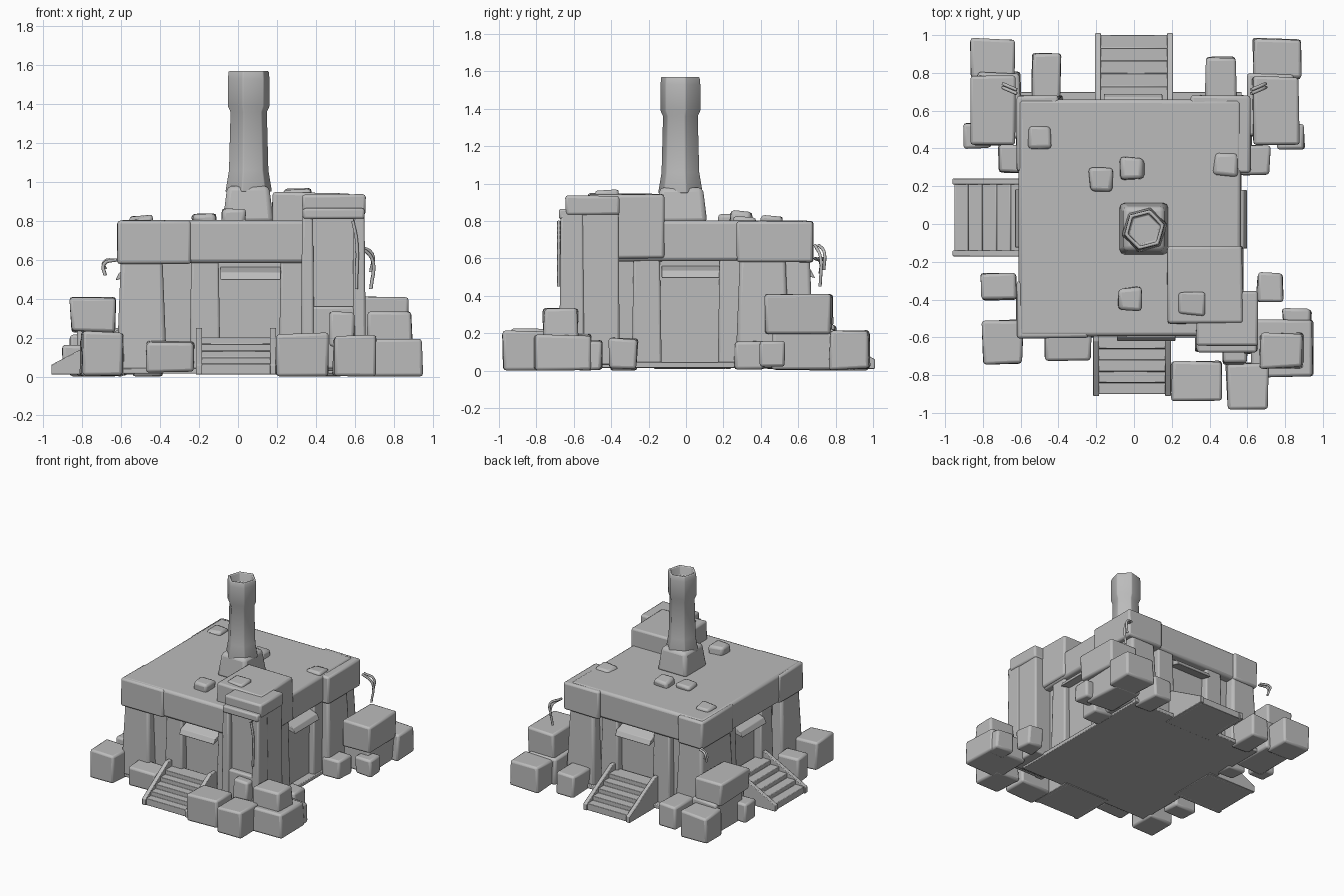
import bpy, bmesh, math, random
from mathutils import Matrix, Vector

random.seed(4)
cube = bpy.data.objects.get("Cube")
if cube:
    bpy.data.objects.remove(cube, do_unlink=True)

stone = bpy.data.materials.new("plain grey stone")
stone.use_nodes = True
GREY = (0.5, 0.5, 0.5, 1)
stone.diffuse_color = GREY
stone.node_tree.nodes["Principled BSDF"].inputs["Base Color"].default_value = GREY


def finish(name, bm, bevel=0.0, turn=0.0, sharp=40):
    """Turn a bmesh into a named, shaded object."""
    bmesh.ops.recalc_face_normals(bm, faces=bm.faces)
    bm.transform(Matrix.Rotation(turn, 4, 'Z'))
    mesh = bpy.data.meshes.new(name)
    bm.to_mesh(mesh)
    bm.free()
    mesh.materials.append(stone)
    obj = bpy.data.objects.new(name, mesh)
    bpy.context.collection.objects.link(obj)
    if bevel:
        mod = obj.modifiers.new("soft edges", 'BEVEL')
        mod.width, mod.segments = bevel, 2
    bpy.ops.object.select_all(action='DESELECT')
    bpy.context.view_layer.objects.active = obj
    obj.select_set(True)
    bpy.ops.object.shade_smooth_by_angle(angle=math.radians(sharp))
    return obj


def block(name, x, y, z, bevel=0.012, flare=0.0, wobble=0.0, turn=0.0):
    """Box from ranges; flare widens the foot, wobble roughens corners."""
    bm = bmesh.new()
    bmesh.ops.create_cube(bm, size=1)
    mid = Vector((sum(x), sum(y), sum(z))) / 2
    size = Vector((x[1] - x[0], y[1] - y[0], z[1] - z[0]))
    for v in bm.verts:
        foot = flare if v.co.z < 0 else 0
        side = Vector((math.copysign(foot, v.co.x), math.copysign(foot, v.co.y), 0))
        rough = Vector(random.uniform(-wobble, wobble) for _ in range(3))
        v.co = v.co * size + mid + side + rough
        v.co.z = max(v.co.z, 0)
    return finish(name, bm, bevel, turn)


def extrude_profile(name, points, u0, u1, turn):
    """Side profile of (outward, height) points pulled along the wall."""
    bm = bmesh.new()
    face = bm.faces.new([bm.verts.new((u0, -d, h)) for d, h in points])
    out = bmesh.ops.extrude_face_region(bm, geom=[face])
    for v in out["geom"]:
        if isinstance(v, bmesh.types.BMVert):
            v.co.x = u1
    return finish(name, bm, 0.004, turn)


def staircase(name, turn, mid, near, far, half=0.19, steps=5):
    """Steps between two sloping side rails."""
    profile = [(near - 0.05, 0.01), (far, 0.01)]
    for i in range(steps):
        h = 0.03 + 0.17 * (i + 1) / steps
        profile += [(far + (near - far) * i / steps, h),
                    (far + (near - far) * (i + 1) / steps, h)]
    profile.append((near - 0.05, 0.2))
    extrude_profile(name + "_steps", profile, mid - half + 0.01, mid + half - 0.01, turn)
    rail = [(near - 0.05, 0.01), (far + 0.01, 0.01), (far + 0.01, 0.06),
            (near + 0.02, 0.25), (near - 0.05, 0.25)]
    for side, u in (("a", mid - half), ("b", mid + half)):
        extrude_profile(name + "_rail_" + side, rail, u - 0.016, u + 0.016, turn)


def doorway(name, turn, mid, wall):
    """Jambs and drooping awning around a recessed door."""
    for side, s in (("a", -1), ("b", 1)):
        u = sorted((mid + s * 0.16, mid + s * 0.30))
        block(name + "_jamb_" + side, u, (-wall - 0.01, -wall + 0.1), (0.03, 0.62),
              flare=0.01, turn=turn)
    extrude_profile(name + "_awning", [(wall - 0.06, 0.57), (wall + 0.04, 0.535),
                                       (wall + 0.06, 0.495), (wall - 0.06, 0.525)],
                    mid - 0.15, mid + 0.16, turn)


# Ground slab, inner walls and roof
block("floor_slab", (-0.6, 0.57), (-0.6, 0.7), (0.015, 0.045), 0.005)
block("inner_walls", (-0.52, 0.51), (-0.52, 0.59), (0.03, 0.65))
block("roof", (-0.61, 0.565), (-0.595, 0.66), (0.585, 0.805), 0.02, wobble=0.003)
block("roof_back_corner", (0.3, 0.615), (0.27, 0.68), (0.58, 0.8), 0.015, wobble=0.002)
block("roof_side_corner", (-0.62, -0.4), (0.28, 0.68), (0.58, 0.8), 0.015, wobble=0.002)
block("roof_front_corner", (-0.62, -0.24), (-0.605, -0.3), (0.58, 0.8), 0.015, wobble=0.002)
block("raised_roof", (0.175, 0.575), (-0.53, -0.12), (0.6, 0.945), 0.015, wobble=0.005)

# Flared corner buttresses
for name, x, y in (("front_right", (-0.6, -0.39), (-0.58, -0.36)),
                   ("back_right", (-0.6, -0.4), (0.29, 0.66)),
                   ("back_left", (0.36, 0.6), (0.29, 0.53)),
                   ("rear", (0.36, 0.57), (0.45, 0.66))):
    block(name + "_buttress", x, y, (0.03, 0.65), 0.02, flare=0.025)

# Corner tower with a framed sunken panel
block("tower_core", (0.35, 0.645), (-0.63, -0.36), (0.03, 0.9), flare=0.005)
block("tower_cap", (0.33, 0.655), (-0.645, -0.355), (0.83, 0.935), 0.015, wobble=0.003)
for name, x in (("left", (0.595, 0.65)), ("right", (0.33, 0.385))):
    block("tower_post_" + name, x, (-0.67, -0.55), (0.04, 0.86), flare=0.008)
block("tower_lintel", (0.335, 0.65), (-0.68, -0.6), (0.81, 0.865))
block("tower_sill", (0.35, 0.64), (-0.67, -0.58), (0.04, 0.36))

# Doors on every side, steps on three
QUARTER = math.pi / 2
doorway("front_door", 0, 0.06, 0.56)
doorway("left_door", QUARTER, 0.02, 0.54)
doorway("back_door", 2 * QUARTER, 0, 0.63)
doorway("right_door", 3 * QUARTER, -0.035, 0.57)
staircase("front", 0, -0.01, 0.6, 0.9)
staircase("back", 2 * QUARTER, 0, 0.66, 1.0)
staircase("right", 3 * QUARTER, -0.035, 0.58, 0.95)

# Chimney plinth and rounded six-sided stack with a shallow mouth
block("chimney_plinth", (-0.055, 0.16), (-0.14, 0.09), (0.79, 0.98), 0.025, flare=0.024)
stack = [(0.125, 0.95), (0.106, 1.06), (0.098, 1.36), (0.112, 1.39),
         (0.112, 1.53), (0.108, 1.57), (0.09, 1.57), (0.085, 1.5)]
bm = bmesh.new()
SIDES = 6
angles = [math.tau * k / SIDES + 0.25 for k in range(SIDES)]
rings = [[bm.verts.new((0.055 + r * math.cos(a), -0.03 + r * math.sin(a), h))
          for a in angles] for r, h in stack]
for low, high in zip(rings, rings[1:]):
    for k in range(SIDES):
        n = (k + 1) % SIDES
        bm.faces.new((low[k], low[n], high[n], high[k]))
bm.faces.new(rings[0])
bm.faces.new(rings[-1])
finish("chimney_stack", bm, 0.006, sharp=65)

# Rubble lying on the roof
for x, y, h in ((-0.17, 0.23, 0.83), (-0.01, 0.29, 0.85), (-0.02, -0.395, 0.86),
                (-0.5, 0.46, 0.825), (0.48, 0.32, 0.825)):
    block("roof_rubble", (x - 0.06, x + 0.06), (y - 0.06, y + 0.06), (0.78, h),
          0.02, wobble=0.012)
block("raised_rubble", (0.24, 0.37), (-0.48, -0.36), (0.92, 0.965), 0.015, wobble=0.01)

# Crates stacked around the front
front_crates = (
    ((0.2, 0.46), (-0.93, -0.73), (0, 0.22)), ((0.49, 0.71), (-0.98, -0.74), (0, 0.21)),
    ((0.62, 0.945), (-0.81, -0.51), (0, 0.19)), ((0.79, 0.94), (-0.56, -0.45), (0, 0.16)),
    ((0.67, 0.895), (-0.76, -0.58), (0.17, 0.335)),
    ((0.47, 0.6), (-0.74, -0.62), (0.15, 0.33)), ((0.65, 0.79), (-0.41, -0.26), (0.01, 0.17)),
    ((-0.8, -0.59), (-0.74, -0.51), (0, 0.23)), ((-0.47, -0.23), (-0.72, -0.56), (0.02, 0.18)),
    ((-0.81, -0.62), (-0.4, -0.26), (0, 0.2)))
# Crates stacked around the back
back_crates = (
    ((-0.86, -0.63), (0.42, 0.78), (0.23, 0.41)), ((-0.83, -0.6), (0.46, 0.8), (0.01, 0.25)),
    ((-0.87, -0.63), (0.77, 0.98), (0, 0.21)), ((-0.54, -0.39), (0.65, 0.9), (0, 0.18)),
    ((-0.9, -0.76), (0.4, 0.53), (0.01, 0.16)), ((0.76, 0.9), (0.4, 0.53), (0.02, 0.16)),
    ((0.63, 0.87), (0.42, 0.78), (0.2, 0.405)), ((0.6, 0.84), (0.46, 0.8), (0.01, 0.22)),
    ((0.63, 0.88), (0.77, 0.98), (0.01, 0.21)), ((0.38, 0.54), (0.65, 0.88), (0, 0.17)),
    ((0.56, 0.72), (0.26, 0.42), (0.01, 0.16)), ((-0.72, -0.56), (0.27, 0.42), (0.01, 0.16)))
for label, crates in (("front_crate", front_crates), ("back_crate", back_crates)):
    for x, y, z in crates:
        block(label, x, y, z, 0.016, wobble=0.008)

# Torn cables hanging from the corners
for name, x, y, top, drop in (("back_left_cable", 0.62, 0.69, 0.67, 0.22),
                              ("back_right_cable", -0.62, 0.69, 0.6, 0.08),
                              ("tower_cable", 0.59, -0.68, 0.8, 0.35)):
    for s in (0, 1):
        curve = bpy.data.curves.new(name, 'CURVE')
        curve.dimensions = '3D'
        curve.bevel_depth, curve.bevel_resolution, curve.resolution_u = 0.009, 1, 4
        spline = curve.splines.new('BEZIER')
        spline.bezier_points.add(2)
        lean = math.copysign(0.07, x) if y > 0 else 0.02
        for p, (f, t) in zip(spline.bezier_points, ((0, 0), (1, 0.3), (0.9, 1))):
            p.co = (x + lean * f, y + 0.02 * s + math.copysign(0.03, y) * f * (y > 0),
                    top - drop * t * (1 - 0.4 * s))
            p.handle_left_type = p.handle_right_type = 'AUTO'
        curve.materials.append(stone)
        bpy.context.collection.objects.link(bpy.data.objects.new(name, curve))
